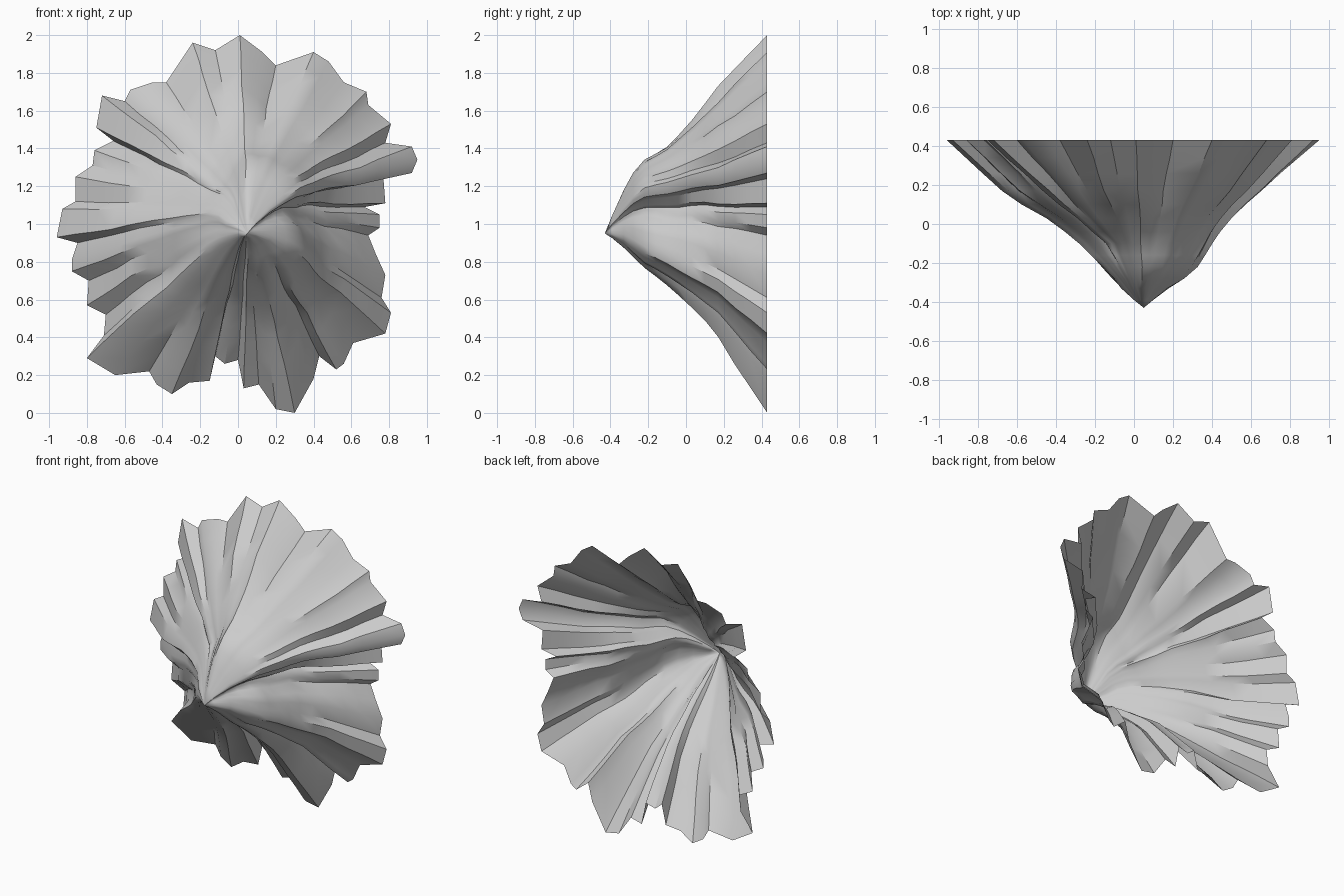
import bpy, bmesh, math
from mathutils import Vector, noise

if "Cube" in bpy.data.objects:
    bpy.data.objects.remove(bpy.data.objects["Cube"])

# Jagged rim outline (x, z), clockwise from the top, lying on the flat back plane
RIM = [(.01, 2), (.13, 1.91), (.20, 1.84), (.40, 1.91), (.48, 1.86), (.56, 1.75), (.68, 1.7),
       (.69, 1.63), (.81, 1.53), (.78, 1.43), (.92, 1.41), (.95, 1.34), (.92, 1.27), (.77, 1.24),
       (.78, 1.11), (.67, 1.09), (.75, 1.05), (.75, .98), (.69, .94), (.73, .84),
       (.78, .73), (.76, .61), (.81, .53), (.78, .42), (.61, .37), (.56, .26), (.52, .23), (.43, .3),
       (.4, .18), (.3, 0), (.2, .02), (.11, .15), (.03, .13), (0, .28), (-.07, .26), (-.12, .3),
       (-.15, .17), (-.26, .16), (-.35, .1), (-.43, .15), (-.47, .22), (-.65, .2), (-.8, .29),
       (-.71, .41), (-.7, .52), (-.8, .57), (-.79, .7), (-.88, .75), (-.88, .81), (-.85, .9),
       (-.96, .93), (-.93, 1.08), (-.86, 1.12), (-.86, 1.25), (-.77, 1.31), (-.76, 1.39),
       (-.66, 1.44), (-.75, 1.51), (-.72, 1.68), (-.6, 1.65), (-.57, 1.71), (-.45, 1.75),
       (-.38, 1.75), (-.24, 1.96), (-.12, 1.92)]
APEX = Vector((.05, -.43, .95))
BACK = .43

# How far towards the rim the slope has reached at each depth, by direction
DEPTH = [-.43, -.33, -.25, -.1, 0, .15, .43]
SLOPE = {354: (.13, .24, .35, .42, .58), 27: (.14, .31, .42, .50, .67),
         56: (.14, .27, .38, .48, .66), 85: (.17, .28, .38, .49, .68),
         118: (.09, .15, .26, .42, .66), 142: (.07, .12, .22, .38, .61),
         170: (.08, .15, .29, .43, .67), 195: (.12, .20, .35, .47, .71),
         225: (.14, .25, .40, .50, .68), 266: (.16, .28, .38, .46, .60),
         318: (.18, .35, .46, .53, .65), 338: (.16, .34, .44, .52, .66)}


def slope_at(angle, depth):
    keys = sorted(SLOPE)
    keys = [keys[-1] - 360] + keys + [keys[0] + 360]
    i = max(k for k in range(len(keys) - 1) if keys[k] <= angle)
    u = (angle - keys[i]) / (keys[i + 1] - keys[i])
    u = u * u * (3 - 2 * u)
    a, b = SLOPE[keys[i] % 360], SLOPE[keys[i + 1] % 360]
    f = [0] + [p + (q - p) * u for p, q in zip(a, b)] + [1]
    for j in range(len(DEPTH) - 1):
        if depth <= DEPTH[j + 1] + 1e-6:
            w = (depth - DEPTH[j]) / (DEPTH[j + 1] - DEPTH[j])
            return f[j] + (f[j + 1] - f[j]) * w


# Fluted cone: rings of spokes from the rim to an axis that dips down to the tip
bm = bmesh.new()
tip = bm.verts.new(APEX)
levels = [-.39, -.33, -.28, -.22, -.16, -.1, -.04, .03, .1, .17, .26, .34, BACK]
rings = []
n = len(RIM)
for y in levels:
    rise = min(1, (y - APEX.y) / .18)
    centre = Vector((APEX.x, y, APEX.z + .14 * rise))
    spokes = [Vector((x, y, z)) - centre for x, z in RIM]
    ring = []
    for i, d in enumerate(spokes):
        f = slope_at(math.degrees(math.atan2(d.z, d.x)) % 360, y)
        # flutes soften towards the tip
        soft = sum((spokes[(i + k) % n] for k in (-2, -1, 0, 1, 2)), Vector()) / 5
        p = centre + soft.lerp(d, min(1, f * 1.4)) * f
        wob = noise.noise_vector(p * 5) * .015 * min(1, (BACK - y) * 4)
        ring.append(bm.verts.new(p + Vector((wob.x, 0, wob.z))))
    rings.append(ring)
for i in range(n):
    j = (i + 1) % n
    bm.faces.new((tip, rings[0][j], rings[0][i]))
    for a, b in zip(rings, rings[1:]):
        bm.faces.new((a[i], a[j], b[j], b[i]))
bmesh.ops.recalc_face_normals(bm, faces=bm.faces)
bm.normal_update()
if sum(f.normal.y for f in bm.faces) > 0:
    bmesh.ops.reverse_faces(bm, faces=bm.faces)

mesh = bpy.data.meshes.new("rock_cone")
bm.to_mesh(mesh)
bm.free()
obj = bpy.data.objects.new("rock_cone", mesh)
bpy.context.collection.objects.link(obj)
bpy.context.view_layer.objects.active = obj
obj.select_set(True)
bpy.ops.object.shade_smooth_by_angle(angle=math.radians(35))
